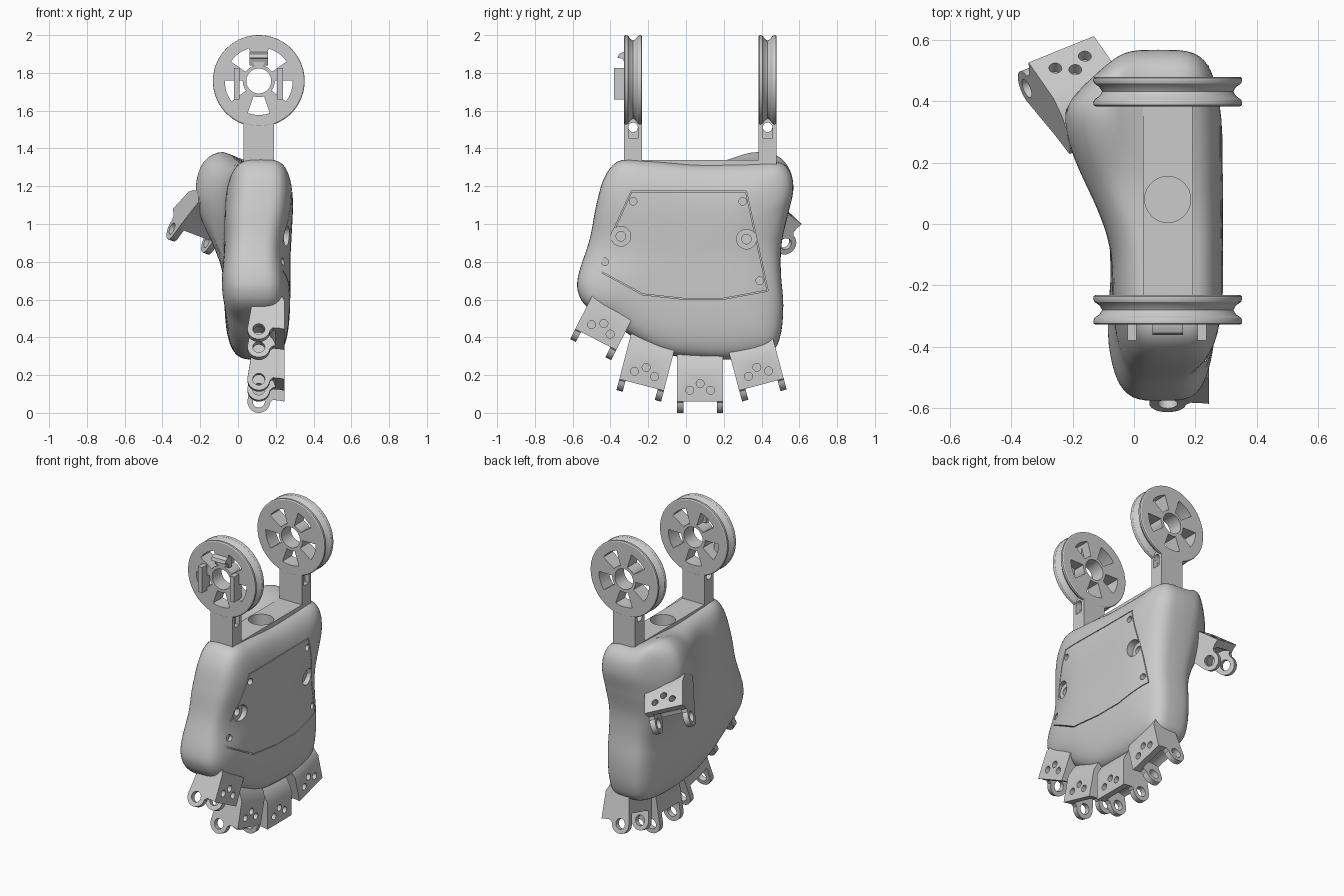
import bpy, bmesh
from math import sin, cos, pi, exp, radians, copysign
from mathutils import Matrix, Vector

if "Cube" in bpy.data.objects:
    bpy.data.objects.remove(bpy.data.objects["Cube"])


def new_obj(name, bm):
    bmesh.ops.recalc_face_normals(bm, faces=bm.faces[:])
    me = bpy.data.meshes.new(name)
    bm.to_mesh(me)
    bm.free()
    ob = bpy.data.objects.new(name, me)
    bpy.context.collection.objects.link(ob)
    return ob


def skin(name, rings, loop=False):
    """Join closed rings of points into one surface."""
    bm = bmesh.new()
    vs = [[bm.verts.new(p) for p in r] for r in rings]
    n, m = len(vs), len(vs[0])
    for i in range(n if loop else n - 1):
        a, b = vs[i], vs[(i + 1) % n]
        for j in range(m):
            k = (j + 1) % m
            bm.faces.new((a[j], a[k], b[k], b[j]))
    if not loop:
        bm.faces.new(vs[0])
        bm.faces.new(vs[-1])
    return new_obj(name, bm)


def prism(name, pts, axis, lo, hi):
    """Extrude a 2D outline along an axis."""
    put = {'x': lambda a, b, h: (h, a, b), 'y': lambda a, b, h: (a, h, b),
           'z': lambda a, b, h: (a, b, h)}[axis]
    return skin(name, [[put(a, b, h) for a, b in pts] for h in (lo, hi)])


def rect(a0, a1, b0, b1):
    return [(a0, b0), (a1, b0), (a1, b1), (a0, b1)]


def circle(a, b, r, n=32):
    return [(a + r * cos(2 * pi * i / n), b + r * sin(2 * pi * i / n)) for i in range(n)]


def boolean(ob, tools):
    """Subtract the tools and delete them."""
    for t in tools:
        m = ob.modifiers.new("bool", 'BOOLEAN')
        m.operation, m.solver, m.object = 'DIFFERENCE', 'EXACT', t
    dg = bpy.context.evaluated_depsgraph_get()
    dg.update()
    me = bpy.data.meshes.new_from_object(ob.evaluated_get(dg))
    ob.modifiers.clear()
    ob.data = me
    for t in tools:
        bpy.data.objects.remove(t)


def ramp(v, a, b):
    t = min(1, max(0, (v - a) / (b - a)))
    return t * t * (3 - 2 * t)


def smooth_loop(pts, steps):
    out, n = [], len(pts)
    for i in range(n):
        p = [Vector(pts[(i + k) % n]) for k in (-1, 0, 1, 2)]
        for s in range(steps):
            t = s / steps
            out.append(0.5 * (2 * p[1] + (p[2] - p[0]) * t
                              + (2 * p[0] - 5 * p[1] + 4 * p[2] - p[3]) * t * t
                              + (3 * p[1] - p[0] - 3 * p[2] + p[3]) * t ** 3))
    return out


# Palm body: side outline (y, z) inflated into a rounded pillow
outline = smooth_loop([
    (-0.35, 1.335), (-0.43, 1.25), (-0.475, 1.1), (-0.51, 0.92), (-0.572, 0.72),
    (-0.565, 0.62), (-0.51, 0.55), (-0.39, 0.48), (-0.25, 0.38), (-0.1, 0.31),
    (0.1, 0.285), (0.3, 0.287), (0.45, 0.325), (0.5, 0.41), (0.515, 0.57),
    (0.502, 0.75), (0.507, 0.9), (0.54, 1.05), (0.568, 1.18), (0.55, 1.28),
    (0.48, 1.33), (0.3, 1.33), (0.05, 1.32), (-0.2, 1.335)], 7)
rings = []
STEPS = 32
for i in range(STEPS + 1):
    phi = radians(-89.9 + 179.8 * i / STEPS)
    t, s = cos(phi) ** 0.5, copysign(abs(sin(phi)) ** (0.5 if phi > 0 else 0.55), phi)
    ring = []
    for p in outline:
        y, z = p.x * t, 0.82 + (p.y - 0.82) * t
        waist = 0.03 * ramp(-y, 0.2, 0.5) * exp(-((z - 0.88) / 0.18) ** 2)
        front = 0.278 + 0.02 * ramp(z, 0.8, 1.2) - waist
        mound = ramp(y, -0.15, 0.36) * ramp(z, 0.65, 1.2) * (1 - 0.6 * ramp(y, 0.36, 0.56))
        back = (-0.074 - 0.022 * ramp(-y, 0.1, 0.4) * ramp(-z, -0.95, -0.65)
                + 0.015 * ramp(-y, 0.1, 0.4) * ramp(z, 1.0, 1.3) - 0.17 * mound)
        x = (front + back) / 2 + s * (front - back) / 2
        z += 0.055 * ramp(y, 0.1, 0.38) * ramp(-x, -0.05, 0.1) * ramp(z, 1.0, 1.3)
        ring.append((x, y, z))
    rings.append(ring)
palm = skin("palm_body", rings)

# Cover seam, screw holes and counterbores on the +x face
cover = [(-0.29, 1.175), (0.32, 1.175), (0.435, 0.645), (0.19, 0.6), (0.0, 0.6),
         (-0.23, 0.625), (-0.48, 0.76)]
inner = [(-0.01 + (a + 0.01) * 0.987, 0.89 + (b - 0.89) * 0.983) for a, b in cover]
seam = prism("seam_cutter", cover, 'x', 0.235, 0.5)
boolean(seam, [prism("seam_core", inner, 'x', 0.1, 0.6)])
tools = [seam]
for a, b in ((-0.28, 1.12), (0.3, 1.12), (-0.43, 0.8), (0.39, 0.7)):
    tools.append(prism("screw_cutter", circle(a, b, 0.02), 'x', 0.225, 0.5))
for a, b in ((-0.345, 0.935), (0.32, 0.92)):
    tools.append(prism("bore_cutter", circle(a, b, 0.052), 'x', 0.235, 0.5))
    tools.append(prism("bolt_cutter", circle(a, b, 0.025), 'x', 0.15, 0.5))
boolean(palm, tools + [prism("wrist_cutter", circle(0.11, 0.08, 0.075), 'z', 1.24, 1.6)])

# Flat wrist bar with round hole
bar = prism("wrist_bar", rect(0.03, 0.19, -0.327, 0.477), 'z', 1.15, 1.34)
boolean(bar, [prism("wrist_cutter", circle(0.11, 0.08, 0.075), 'z', 1.24, 1.6)])

# Grooved pulley wheels on posts
CX, CZ = 0.11, 1.757
PROFILE = [(-0.048, 0.066), (-0.048, 0.236), (-0.044, 0.242), (-0.036, 0.243), (-0.026, 0.239),
           (-0.014, 0.222), (0, 0.214), (0.014, 0.222), (0.026, 0.239), (0.036, 0.243),
           (0.044, 0.242), (0.048, 0.236), (0.048, 0.066)]
for side, cy in (("front", -0.28), ("back", 0.432)):
    wheel = skin(side + "_pulley", [
        [(CX + r * cos(a), cy + h, CZ + r * sin(a)) for a in (2 * pi * i / 72 for i in range(72))]
        for h, r in PROFILE], loop=True)
    tools = []
    for k in range(5):
        mid = radians(-90 + 72 * k)
        arc = [mid + radians(d) for d in (-19, -12, -6, 0, 6, 12, 19)]
        pts = [(CX + r * cos(a), CZ + r * sin(a))
               for r, seq in ((0.18, arc), (0.085, arc[::-1])) for a in seq]
        tools.append(prism("window_cutter", pts, 'y', cy - 0.1, cy + 0.1))

    def pin():
        return prism("pin_cutter", circle(cy, 1.512, 0.025), 'x', -0.3, 0.5)
    boolean(wheel, tools + [pin()])
    post = prism(side + "_post", rect(0.03, 0.19, cy - 0.047, cy + 0.047), 'z', 1.2, 1.56)
    boolean(post, [pin(), prism("slot_cutter", rect(cy - 0.025, cy + 0.025, 1.455, 1.51),
                                'x', 0.16, 0.3)])

# Upright tabs and small catch on the front wheel
for x in (-0.007, 0.222):
    prism("pulley_tab", rect(x - 0.015, x + 0.015, 1.66, 1.825), 'y', -0.38, -0.3)
prism("pulley_catch", [(-0.29, 1.84), (-0.32, 1.84), (-0.335, 1.875), (-0.362, 1.88),
                       (-0.355, 1.9), (-0.335, 1.91), (-0.29, 1.91)], 'x', 0.06, 0.16)

# Knuckle bracket: side profile (x, z) with two lugs, round clearance and blind holes
lug = [(0.11 + 0.06 * cos(radians(a)), 0.06 + 0.06 * sin(radians(a))) for a in range(175, 356, 15)]
profile = lug + [(0.185, 0.068), (0.215, 0.066), (0.245, 0.06), (0.245, 0.23),
                 (0.215, 0.29), (0.16, 0.35), (0.09, 0.35), (0.08, 0.25)]
bracket = prism("knuckle_bracket", profile, 'y', -0.122, 0.122)
tools = [prism("channel_cutter", circle(0.11, 0.06, 0.088), 'y', -0.088, 0.088),
         prism("hinge_cutter", circle(0.11, 0.06, 0.032), 'y', -0.3, 0.3)]
for y, z in ((-0.055, 0.12), (0, 0.155), (0.055, 0.12)):
    tools.append(prism("hole_cutter", circle(y, z, 0.021, 20), 'x', 0.2, 0.4))
boolean(bracket, tools)

# Four fingers fanned along the lower edge: origin (y, z) and tilt
for name, y, z, tilt in (("little", -0.505, 0.335, -27), ("ring", -0.25, 0.09, -14.5),
                         ("middle", 0.075, 0.0, 0), ("index", 0.415, 0.092, 15)):
    ob = bpy.data.objects.new(name + "_finger_bracket", bracket.data)
    bpy.context.collection.objects.link(ob)
    ob.matrix_world = Matrix.Translation((0, y, z)) @ Matrix.Rotation(radians(tilt), 4, 'X')

# Thumb bracket, turned outwards from the mound
w = Vector((0.875, 0.354, -0.333)).normalized()
u = Vector((0.48, -0.69, 0.53))
u = (u - u.dot(w) * w).normalized()
n = u.cross(w)
turn = Matrix((n, -w, u)).transposed().to_4x4()
bracket.name = "thumb_bracket"
bracket.matrix_world = (Matrix.Translation((-0.243, 0.485, 0.935)) @ turn
                        @ Matrix.Translation((-0.11, 0, -0.06)))

# Smooth shading with crisp machined edges
bpy.ops.object.select_all(action='SELECT')
bpy.context.view_layer.objects.active = palm
bpy.ops.object.shade_smooth_by_angle(angle=radians(32))
